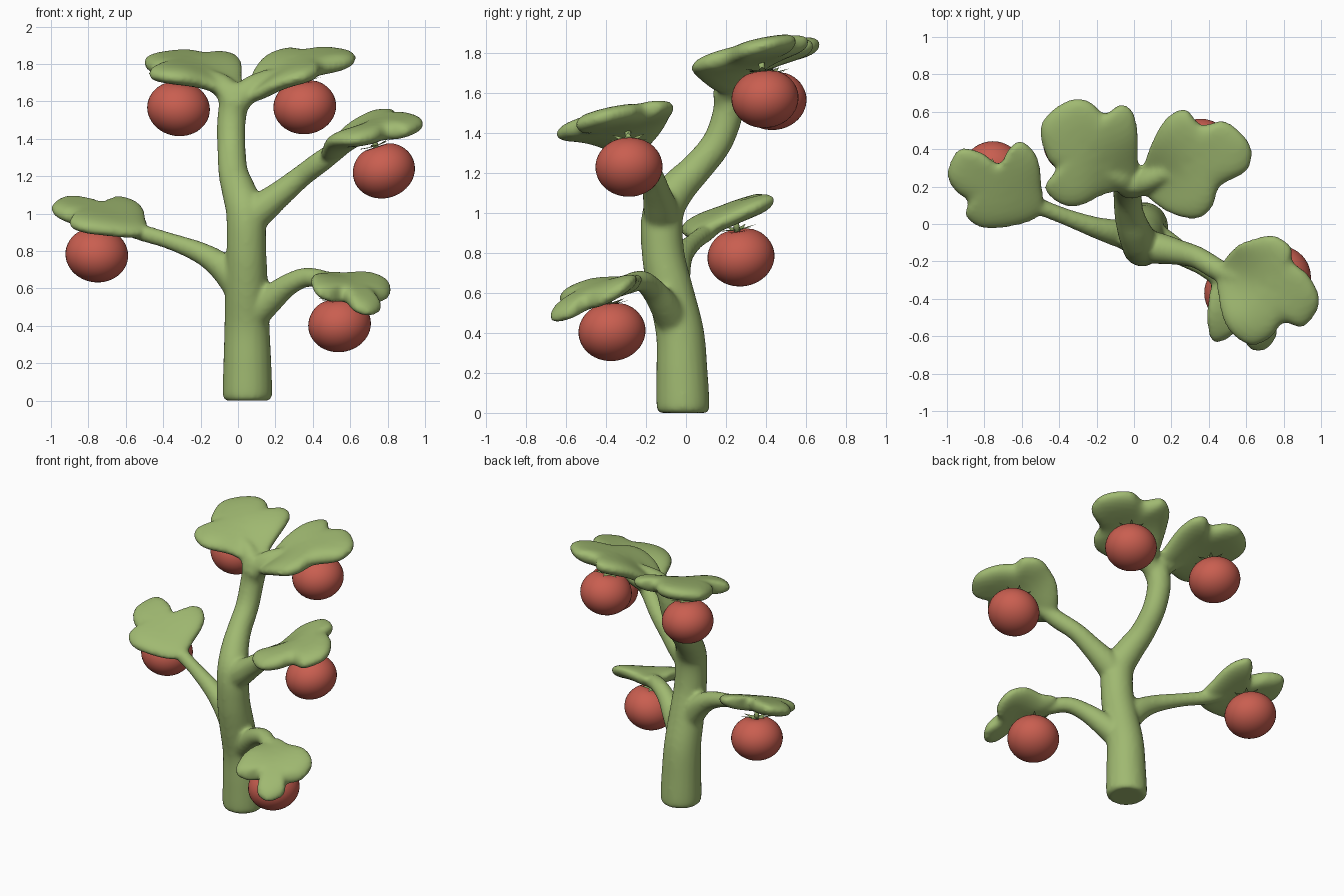
import bpy, bmesh, math
from mathutils import Vector, Matrix

if "Cube" in bpy.data.objects:
    bpy.data.objects.remove(bpy.data.objects["Cube"])


def material(name, rgb):
    m = bpy.data.materials.new(name)
    m.diffuse_color = (*rgb, 1)
    m.use_nodes = True
    m.node_tree.nodes["Principled BSDF"].inputs["Base Color"].default_value = m.diffuse_color
    return m


GREEN = material("leaf green", (0.35, 0.485, 0.165))
RED = material("tomato red", (0.585, 0.113, 0.08))


def finish(bm, name, mat):
    bmesh.ops.recalc_face_normals(bm, faces=bm.faces)
    for f in bm.faces:
        f.smooth = True
    me = bpy.data.meshes.new(name)
    bm.to_mesh(me)
    bm.free()
    me.materials.append(mat)
    ob = bpy.data.objects.new(name, me)
    bpy.context.collection.objects.link(ob)
    return ob


def catmull(a, b, c, d, t):
    return 0.5 * (2 * b + (c - a) * t + (2 * a - 5 * b + 4 * c - d) * t * t
                  + (3 * b - a - 3 * c + d) * t ** 3)


def bridge(bm, r, s):
    n = len(r)
    for j in range(n):
        bm.faces.new((r[j], r[(j + 1) % n], s[(j + 1) % n], s[j]))


def tube(bm, pts, n=20):
    """Round limb through (x, y, z, radius) points, smoothly interpolated."""
    P = [Vector(p) for p in pts]
    P = [2 * P[0] - P[1]] + P + [2 * P[-1] - P[-2]]
    path = [catmull(*P[i - 1:i + 3], k / 5) for i in range(1, len(P) - 2) for k in range(5)]
    path.append(P[-2])
    rings = []
    for i, p in enumerate(path):
        t = path[min(i + 1, len(path) - 1)] - path[max(i - 1, 0)]
        t = Vector(t[:3]).normalized()
        if i == 0 and p[2] < 0.01:
            t = Vector((0, 0, 1))
        q = Vector((0, 0, 1)).rotation_difference(t)
        rings.append([bm.verts.new(Vector(p[:3]) + q @ Vector(
            (p[3] * math.cos(2 * math.pi * j / n), p[3] * math.sin(2 * math.pi * j / n), 0)))
            for j in range(n)])
    for r, s in zip(rings, rings[1:]):
        bridge(bm, r, s)
    bm.faces.new(rings[0][::-1])
    bm.faces.new(rings[-1])


def leaf(bm, outline, slope, z0, drop, thick=0.056):
    """Thick lobed leaf: plan outline on a sloping sheet that dips to its stalk (first point)."""
    P = [Vector(p) for p in outline]
    n = len(P)
    ring = [catmull(P[i - 1], P[i], P[(i + 1) % n], P[(i + 2) % n], k / 4)
            for i in range(n) for k in range(4)]
    c = sum(ring, Vector((0, 0))) / len(ring)

    def vert(p, h):
        dip = drop * math.exp(-((p - P[0]).length / 0.2) ** 2)
        return bm.verts.new((p.x, p.y, z0 + slope[0] * (p.x - c.x)
                             + slope[1] * (p.y - c.y) - dip + h))

    steps = [.25, .5, .7, .83, .92, .975]
    levels = [(s, 1) for s in steps] + [(1, 0)] + [(s, -1) for s in reversed(steps)]
    rows = [[vert(c + (p - c) * s, sg * thick * math.sqrt(1 - s ** 5)) for p in ring]
            for s, sg in levels]
    for r, s in zip(rows, rows[1:]):
        bridge(bm, r, s)
    for row, h in ((rows[0], thick), (rows[-1], -thick)):
        hub = vert(c, h)
        for j in range(len(row)):
            bm.faces.new((hub, row[j], row[(j + 1) % len(row)]))


# Trunk, branches and leaves, fused into one soft body
bm = bmesh.new()
tube(bm, [(.05, -.015, 0, .118), (.05, -.015, .03, .133), (.05, -.02, .2, .129),
          (.048, -.03, .4, .121), (.046, -.075, .6, .115), (.045, -.115, .8, .107),
          (.04, -.115, 1.0, .104), (.005, -.045, 1.12, .092), (-.025, .05, 1.22, .08),
          (-.035, .155, 1.35, .076), (-.035, .21, 1.5, .077), (-.015, .22, 1.62, .078),
          (0, .24, 1.68, .06)])
tube(bm, [(.03, -.07, .58, .09), (-.08, -.05, .71, .075), (-.2, -.02, .79, .058),
          (-.37, .04, .855, .045), (-.52, .1, .9, .045), (-.62, .15, .94, .04)])
tube(bm, [(.06, -.05, .44, .09), (.17, -.11, .54, .075), (.27, -.17, .62, .06),
          (.37, -.225, .66, .053), (.47, -.3, .64, .05), (.53, -.37, .61, .04)])
tube(bm, [(.04, -.12, .95, .09), (.13, -.13, 1.03, .085), (.23, -.15, 1.11, .07),
          (.34, -.18, 1.2, .06), (.46, -.25, 1.29, .058), (.6, -.3, 1.39, .045)])
tube(bm, [(-.02, .2, 1.58, .07), (-.07, .24, 1.67, .065), (-.17, .29, 1.73, .05)])
tube(bm, [(-.02, .2, 1.58, .07), (.07, .23, 1.67, .065), (.18, .28, 1.73, .05)])

# left leaf
leaf(bm, [(-.49, .06), (-.49, .2), (-.515, .36), (-.6, .445), (-.67, .4), (-.72, .32),
          (-.82, .385), (-.94, .4), (-1.0, .27), (-.96, .18), (-.89, .12), (-.9, .04),
          (-.8, -.025), (-.61, -.005)], (-.05, .33), 1.0, .03, .052)
# low right leaf
leaf(bm, [(.45, -.23), (.39, -.45), (.41, -.62), (.49, -.62), (.56, -.57), (.62, -.67),
          (.71, -.67), (.77, -.58), (.74, -.5), (.81, -.42), (.81, -.31), (.72, -.25),
          (.58, -.24)], (-.295, .5), .6, .1, .052)
# upper right leaf
leaf(bm, [(.45, -.25), (.54, -.12), (.65, -.075), (.75, -.06), (.84, -.12), (.85, -.2),
          (.94, -.28), (.995, -.42), (.91, -.55), (.8, -.53), (.73, -.61), (.62, -.65),
          (.5, -.56), (.45, -.4)], (.09, .226), 1.47, .15)
# top left leaf
leaf(bm, [(.01, .2), (.025, .36), (.02, .51), (-.01, .61), (-.075, .64), (-.155, .59),
          (-.235, .655), (-.33, .67), (-.45, .6), (-.505, .5), (-.465, .35), (-.42, .29),
          (-.48, .19), (-.395, .105), (-.29, .095), (-.15, .16)], (0, .2), 1.79, .1)
# top right leaf
leaf(bm, [(.03, .2), (.06, .35), (.13, .51), (.2, .59), (.28, .615), (.36, .53),
          (.49, .55), (.62, .43), (.61, .29), (.46, .2), (.42, .09), (.33, .025),
          (.165, .07)], (.08, .22), 1.8, .12)

plant = finish(bm, "plant_trunk_and_leaves", GREEN)
rm = plant.modifiers.new("fuse", 'REMESH')
rm.mode = 'VOXEL'
rm.voxel_size = 0.014
rm.use_smooth_shade = True
sm = plant.modifiers.new("soften", 'SMOOTH')
sm.factor = 0.5
sm.iterations = 8

# Tomatoes, each with a calyx and short stalk; axis leans toward the stem
FRUITS = [((-.755, .275, .78), (.12, -.15, 1)),
          ((.543, -.37, .407), (-.15, -.12, 1)),
          ((.78, -.285, 1.23), (-.33, -.03, 1)),
          ((-.318, .435, 1.562), (.15, -.1, 1)),
          ((.357, .395, 1.572), (-.1, -.1, 1))]
for i, (c, axis) in enumerate(FRUITS, 1):
    M = Matrix.Translation(c) @ Vector((0, 0, 1)).rotation_difference(
        Vector(axis)).to_matrix().to_4x4()
    bm = bmesh.new()
    bmesh.ops.create_uvsphere(bm, u_segments=40, v_segments=24, radius=1)
    for v in bm.verts:
        r = math.hypot(v.co.x, v.co.y)
        dip = 0.02 * math.exp(-(r / 0.3) ** 2) if v.co.z > 0 else 0
        v.co = Vector((v.co.x * .168, v.co.y * .168, v.co.z * .147 - dip))
    bm.transform(M)
    finish(bm, f"tomato_{i}", RED)

    # Star-shaped calyx with a stalk
    bm = bmesh.new()
    hub = bm.verts.new((0, 0, .138))
    n = 7
    ring = []
    for k in range(2 * n):
        a = math.pi * k / n
        r, z = ((.105, .15) if k % 2 == 0 else (.045, .14))
        ring.append(bm.verts.new((r * math.cos(a), r * math.sin(a), z)))
    for k in range(2 * n):
        bm.faces.new((hub, ring[k], ring[(k + 1) % (2 * n)]))
    bmesh.ops.solidify(bm, geom=bm.faces[:], thickness=0.012)
    bmesh.ops.create_cone(bm, cap_ends=True, segments=10, radius1=.016, radius2=.014,
                          depth=.07, matrix=Matrix.Translation((0, 0, .165)))
    bm.transform(M)
    finish(bm, f"calyx_{i}", GREEN)
